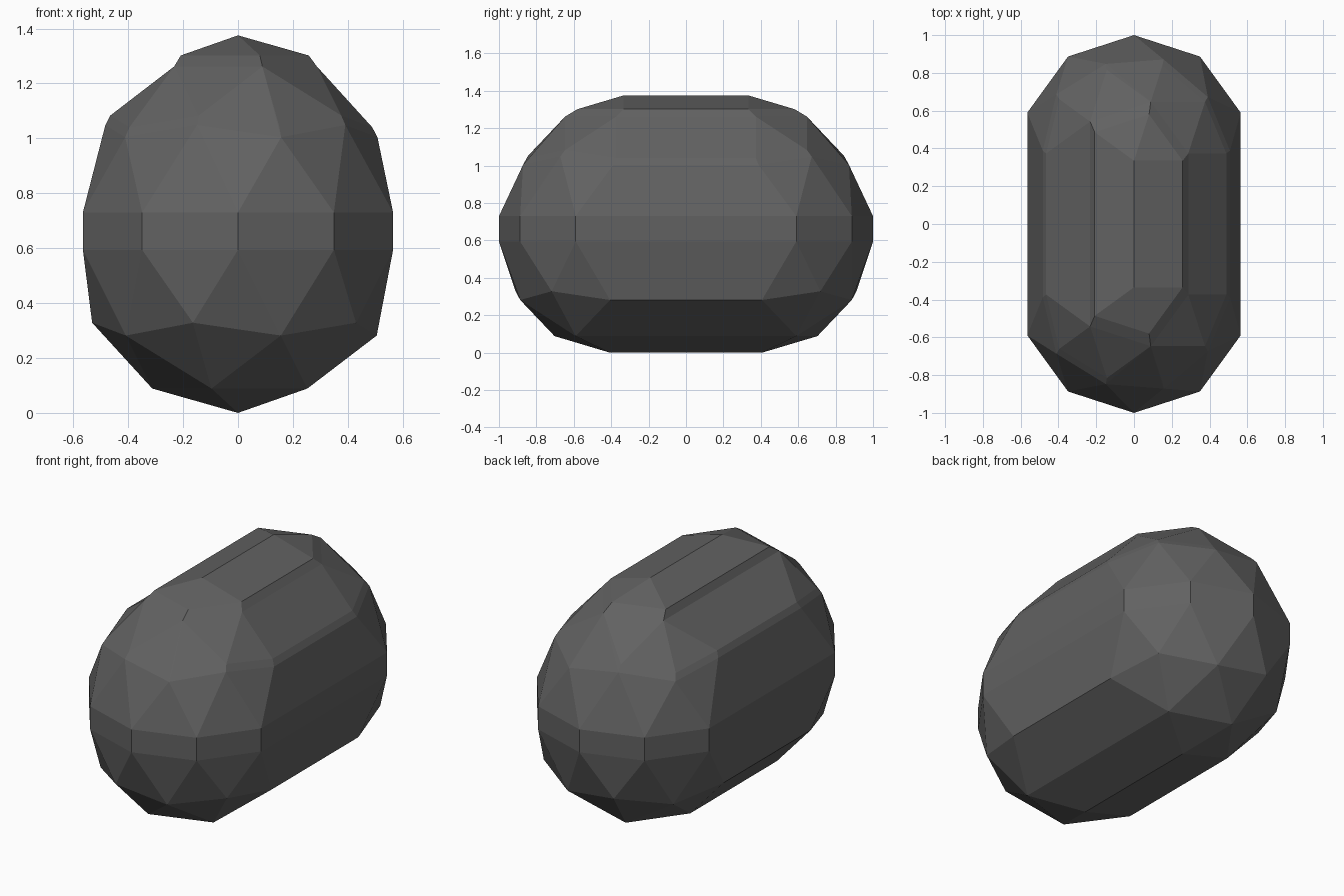
import bpy
import bmesh
from mathutils import Vector

cube = bpy.data.objects.get("Cube")
if cube:
    bpy.data.objects.remove(cube, do_unlink=True)

RADIUS = 0.594        # radius of the rounded ends
STRETCH = 0.406       # half length of the straight middle
SHOULDER_Z = 1.262    # height where the raised cap begins

# Directions of a low-poly ball, used as the pattern for every ring
ball = bmesh.new()
bmesh.ops.create_icosphere(ball, subdivisions=2, radius=1)
directions = [v.co.copy() for v in ball.verts]
ball.free()


def ring(low, high, scale, centre_z):
    """Points of the ball between two levels, scaled and stretched along y."""
    points = []
    for d in directions:
        if not low < d.z < high:
            continue
        sides = (-1, 1) if abs(d.y) < 0.01 else (1 if d.y > 0 else -1,)
        for side in sides:
            x, y = RADIUS * d.x, RADIUS * d.y + STRETCH * side
            z = RADIUS * d.z * scale + centre_z
            points.append(Vector((x * scale, y * scale, z)))
    return points


def add_hull(bm, points):
    verts = [bm.verts.new(p) for p in points]
    bmesh.ops.convex_hull(bm, input=verts)


# Lower bowl, upright waist, tapered shoulder and the raised cap
bowl = ring(-1.1, 0.1, 1, RADIUS)
waist = ring(-0.1, 0.1, 1, 0.73)
shoulder = ring(0.4, 0.6, 0.956, 0.75)
upper_shoulder = ring(0.4, 0.6, 0.92, 0.796)
shoulder_rim = ring(0.8, 0.9, 0.92, 0.797)
cap = ring(0.8, 1.1, 0.825, 0.885)

bm = bmesh.new()
add_hull(bm, bowl + waist + shoulder + upper_shoulder + shoulder_rim)
add_hull(bm, shoulder_rim + cap)

# Open the hidden joint under the cap and weld it
joint = [f for f in bm.faces
         if all(abs(v.co.z - SHOULDER_Z) < 0.01 for v in f.verts)]
bmesh.ops.delete(bm, geom=joint, context='FACES')
bmesh.ops.remove_doubles(bm, verts=bm.verts, dist=0.001)
bmesh.ops.dissolve_limit(bm, angle_limit=0.005, verts=bm.verts, edges=bm.edges)
bmesh.ops.recalc_face_normals(bm, faces=bm.faces)

mesh = bpy.data.meshes.new("faceted_pod")
bm.to_mesh(mesh)
bm.free()
pod = bpy.data.objects.new("faceted_pod", mesh)
bpy.context.collection.objects.link(pod)

# Dark grey finish
grey = bpy.data.materials.new("dark_grey")
grey.use_nodes = True
colour = (0.12, 0.12, 0.12, 1)
grey.diffuse_color = colour
grey.node_tree.nodes["Principled BSDF"].inputs["Base Color"].default_value = colour
mesh.materials.append(grey)
